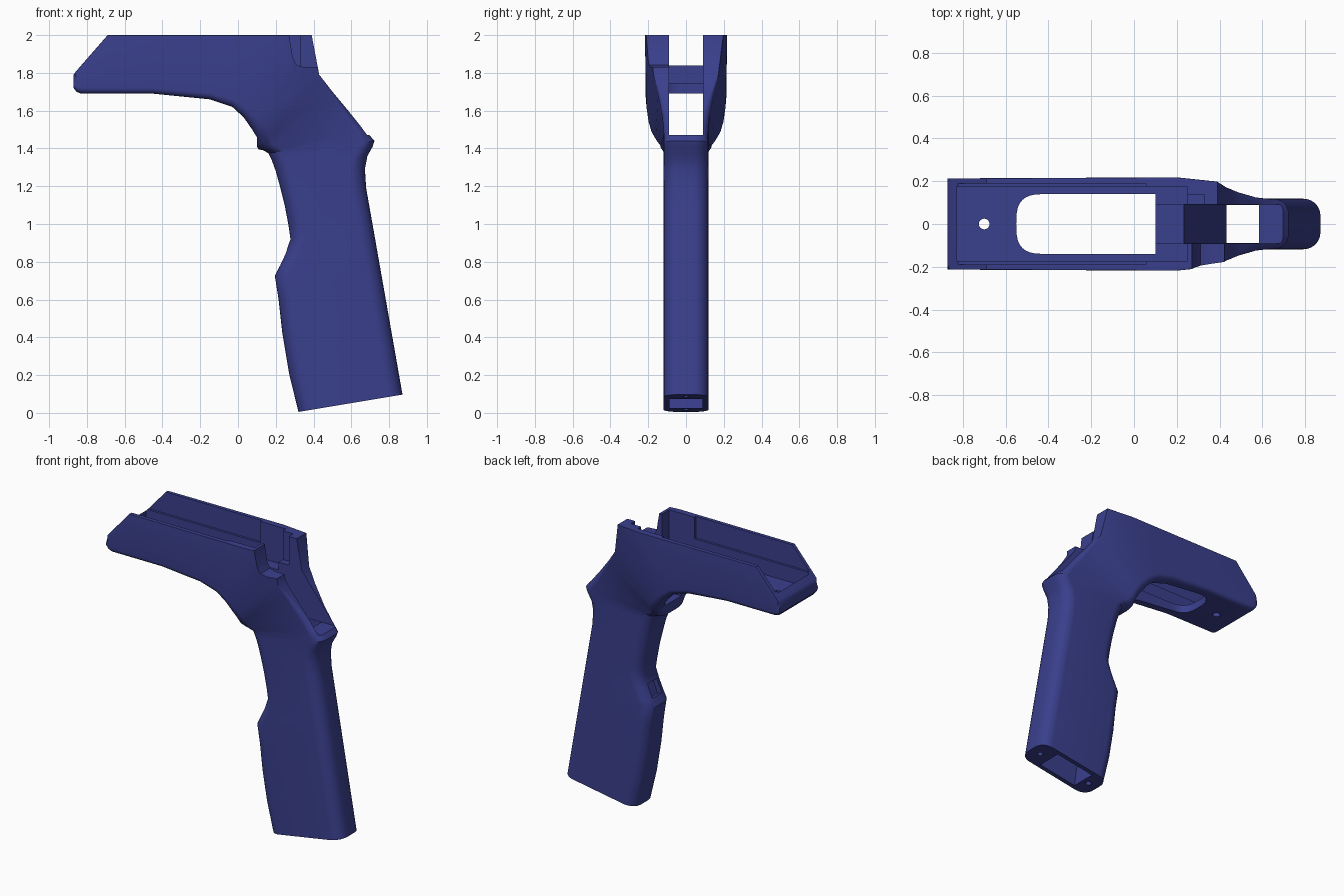
import bpy, bmesh, math
from mathutils import Vector, Matrix

if "Cube" in bpy.data.objects:
    bpy.data.objects.remove(bpy.data.objects["Cube"])

blue = bpy.data.materials.new("dark_blue")
blue.diffuse_color = (0.042, 0.05, 0.265, 1)
blue.use_nodes = True
blue.node_tree.nodes["Principled BSDF"].inputs["Base Color"].default_value = blue.diffuse_color


def to_object(bm, name):
    bmesh.ops.recalc_face_normals(bm, faces=bm.faces)
    me = bpy.data.meshes.new(name)
    bm.to_mesh(me)
    bm.free()
    ob = bpy.data.objects.new(name, me)
    bpy.context.collection.objects.link(ob)
    return ob


def clamp(v, lo, hi):
    return max(lo, min(hi, v))


def blend(v, keys):
    """Piecewise linear value through (position, value) keys."""
    if v <= keys[0][0]:
        return keys[0][1]
    for (a, fa), (b, fb) in zip(keys, keys[1:]):
        if v <= b:
            return fa + (fb - fa) * (v - a) / (b - a)
    return keys[-1][1]


def section(tx, tz, bx, bz):
    """Rounded four-corner ring between a rear/top point and a front/bottom point."""
    t, b = Vector((tx, 0, tz)), Vector((bx, 0, bz))
    length = (t - b).length
    d = (t - b) / length
    # The head is wide and sharp on top; the handle is narrow and round
    wt = blend(tx, [(-.87, .195), (-.86, .213), (.2, .218), (.39, .198), (.43, .172),
                    (.5, .148), (.6, .125), (.68, .118)])
    wb = blend(bz, [(1.375, .12), (1.395, .138), (1.41, .16), (1.45, .185), (1.5, .2), (1.6, .213)])
    wb = min(wb, wt + .02)
    rt = clamp((1.8 - tz) * .19, .003, .08)
    rb = clamp(.03 + (1.69 - bz) * .18, .02, .08)
    pts = []
    for end, sy, a0 in ((1, 1, 0), (1, -1, 90), (0, -1, 180), (0, 1, 270)):
        r, w = (rt, wt) if end else (rb, wb)
        r = min(r, length * 0.45)
        cu, cv = (length - r if end else r), sy * (w - r)
        for k in range(8):
            a = math.radians(a0 + 90 * k / 7)
            pts.append(b + d * (cu + r * math.sin(a)) + Vector((0, cv + r * math.cos(a), 0)))
    return pts


# Head and neck stations: top x z, underside x z
stations = [
    (-.87, 1.79, -.87, 1.72), (-.86, 1.805, -.855, 1.70), (-.83, 1.84, -.83, 1.69),
    (-.69, 2, -.69, 1.69), (-.45, 2, -.45, 1.69), (-.15, 2, -.15, 1.66),
    (0, 2, -.03, 1.62), (.2, 2, .03, 1.565), (.39, 2, .075, 1.50),
    (.43, 1.79, .10, 1.45), (.50, 1.70, .10, 1.41), (.60, 1.58, .108, 1.395),
    (.68, 1.49, .135, 1.39), (.722, 1.44, .16, 1.375), (.713, 1.41, .18, 1.335),
    (.685, 1.36, .20, 1.28),
]
# Handle stations: front edge points, with a straight leaning rear edge
for x, z in ((.222, 1.2), (.247, 1.1), (.268, .99), (.278, .92), (.25, .84), (.215, .765),
             (.195, .725), (.215, .6), (.235, .42), (.27, .21), (.32, .005)):
    rear_z = z + .092
    stations.append((max(.672, .675 + (1.21 - rear_z) * .176), rear_z, x, z))

# Outer body skin: channel, neck and handle in one loft
bm = bmesh.new()
rings = [[bm.verts.new(p) for p in section(*s)] for s in stations]
for a, b in zip(rings, rings[1:]):
    for i in range(len(a)):
        j = (i + 1) % len(a)
        bm.faces.new((a[i], a[j], b[j], b[i]))
bm.faces.new(rings[0])
bm.faces.new(rings[-1])
body = to_object(bm, "grip_frame")

cutters = []


def prism(name, outline, lo, hi, axis="y"):
    """Extrude an outline: xz along y, or xy along z."""
    bm = bmesh.new()
    place = (lambda p, h: (p[0], h, p[1])) if axis == "y" else (lambda p, h: (p[0], p[1], h))
    low = [bm.verts.new(place(p, lo)) for p in outline]
    high = [bm.verts.new(place(p, hi)) for p in outline]
    bm.faces.new(low)
    bm.faces.new(high)
    n = len(low)
    for i in range(n):
        bm.faces.new((low[i], low[(i + 1) % n], high[(i + 1) % n], high[i]))
    cutters.append(to_object(bm, name))


def box(name, x0, x1, y0, y1, z0, z1):
    prism(name, [(x0, z0), (x1, z0), (x1, z1), (x0, z1)], y0, y1)


def hole(name, center, radius, depth, tilt=0):
    bm = bmesh.new()
    m = Matrix.Translation(center) @ Matrix.Rotation(tilt, 4, "Y")
    bmesh.ops.create_cone(bm, cap_ends=True, segments=20, radius1=radius,
                          radius2=radius, depth=depth, matrix=m)
    cutters.append(to_object(bm, name))


# Open channel with a stepped upper rim
box("channel_cut", -.83, .25, -.172, .172, 1.745, 2.1)
box("rim_cut", -.9, .055, -.188, .188, 1.85, 2.1)
# Rear slot running over the neck
box("rear_slot_cut", .03, .70, -.09, .09, 1.47, 2.2)
# Relief by the rear lug, and the notch in the opposite wall
box("lug_relief_cut", .24, .33, .05, .137, 1.8, 2.1)
prism("side_notch_cut", [(.265, 2.1), (.27, 2), (.29, 1.88), (.31, 1.842), (.35, 1.83),
                         (.5, 1.83), (.5, 2.1)], -.4, -.05)
# Rounded opening in the channel floor
front = []
for k in range(17):
    a = math.pi / 2 + math.pi * k / 16
    c, s = math.cos(a), math.sin(a)
    front.append((-.41 - .14 * abs(c) ** .65, .14 * math.copysign(abs(s) ** .65, s)))
prism("floor_opening_cut", front + [(.1, -.14), (.1, .14)], 1.3, 1.9, "z")
# Hollow well through the handle
prism("handle_well_cut", [(.215, 1.6), (.45, -.1), (.74, -.1), (.57, 1.6)], -.088, .088)
# Screw holes
hole("floor_screw_cut", (-.70, 0, 1.7), .025, .3)
for x, z in ((.39, .02), (.80, .09)):
    hole("base_screw_cut", (x, 0, z), .018, .16, math.radians(-9.5))
# Button pocket in the front bump
prism("button_pocket_cut", [(.185, .79), (.215, .885), (.29, .855), (.255, .765)], -.05, .05)

# Carve the body
bpy.context.view_layer.objects.active = body
body.select_set(True)
for c in cutters:
    mod = body.modifiers.new("cut", "BOOLEAN")
    mod.operation = "DIFFERENCE"
    mod.solver = "EXACT"
    mod.object = c
    bpy.ops.object.modifier_apply(modifier=mod.name)
for c in cutters:
    bpy.data.objects.remove(c, do_unlink=True)

body.data.materials.clear()
body.data.materials.append(blue)
for p in body.data.polygons:
    p.material_index = 0
bpy.ops.object.shade_smooth_by_angle(angle=math.radians(32))
